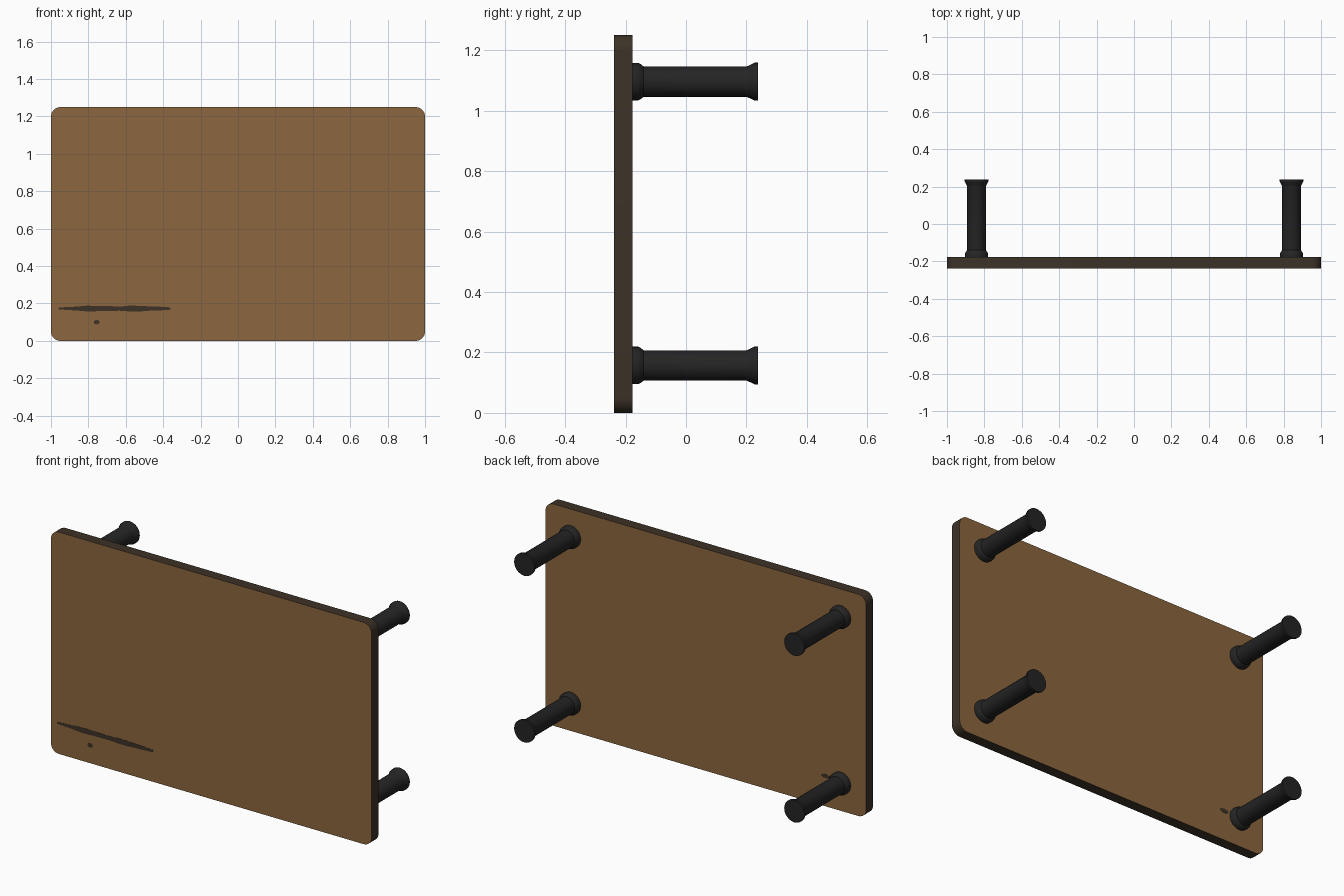
import bpy, bmesh, math, random
from mathutils import Vector

if "Cube" in bpy.data.objects:
    bpy.data.objects.remove(bpy.data.objects["Cube"])

random.seed(4)

def material(name, rgb):
    m = bpy.data.materials.new(name)
    m.diffuse_color = (*rgb, 1)
    m.use_nodes = True
    m.node_tree.nodes["Principled BSDF"].inputs["Base Color"].default_value = m.diffuse_color
    return m

WOOD = material("brown wood", (0.262, 0.135, 0.050))
EDGE = material("dark wood edge", (0.046, 0.032, 0.020))
BLACK = material("black leg", (0.0175, 0.0175, 0.018))

def make_object(name, bm, mats, smooth=True):
    bmesh.ops.recalc_face_normals(bm, faces=bm.faces[:])
    me = bpy.data.meshes.new(name)
    bm.to_mesh(me)
    bm.free()
    ob = bpy.data.objects.new(name, me)
    bpy.context.collection.objects.link(ob)
    for m in mats:
        me.materials.append(m)
    if smooth:
        bpy.ops.object.select_all(action='DESELECT')
        ob.select_set(True)
        bpy.context.view_layer.objects.active = ob
        bpy.ops.object.shade_smooth_by_angle(angle=math.radians(35))
    return ob

def slab(name, outline, y0, y1, mats, smooth=True):
    """Extrude an x-z outline from y0 to y1."""
    bm = bmesh.new()
    f = bm.faces.new([bm.verts.new((x, y0, z)) for x, z in outline])
    ext = bmesh.ops.extrude_face_region(bm, geom=[f])
    verts = [g for g in ext["geom"] if isinstance(g, bmesh.types.BMVert)]
    bmesh.ops.translate(bm, verts=verts, vec=(0, y1 - y0, 0))
    bm.normal_update()
    if len(mats) > 1:  # side walls get the second colour
        for face in bm.faces:
            face.material_index = 0 if abs(face.normal.y) > 0.5 else 1
    return make_object(name, bm, mats, smooth)

# Table top standing on its long edge, with rounded corners
W, H, R, Y0, Y1 = 1.0, 1.25, 0.05, -0.238, -0.177
outline = []
for k, (cx, cz) in enumerate([(W - R, H - R), (-W + R, H - R), (-W + R, R), (W - R, R)]):
    for i in range(9):
        a = math.pi / 2 * (k + i / 8)
        outline.append((cx + R * math.cos(a), cz + R * math.sin(a)))
slab("table_top", outline, Y0, Y1, [WOOD, EDGE])

# Dark grain marks near one lower corner
def grain(name, x0, x1, z, half, ya, yb):
    n = 24
    xs = [x0 + (x1 - x0) * i / n for i in range(n + 1)]
    hs = [half * random.uniform(0.75, 1.05) * min(1, 0.4 + 3 * min(i, n - i) / n) for i in range(n + 1)]
    top = [(x, z + h) for x, h in zip(xs, hs)]
    low = [(x, z - h) for x, h in zip(xs, hs)]
    slab(name, top + low[::-1], ya, yb, [EDGE], False)

grain("grain_streak_front", -0.96, -0.36, 0.173, 0.015, Y0 - 0.001, Y0 + 0.002)
grain("grain_spot_front", -0.77, -0.74, 0.10, 0.012, Y0 - 0.001, Y0 + 0.002)
grain("grain_streak_back", -0.77, -0.72, 0.17, 0.012, Y1 - 0.002, Y1 + 0.001)

# Four turned legs: mounting flange, shaft and flared foot
PROFILE = [(0, -0.18), (0.062, -0.18), (0.062, -0.158), (0.058, -0.150), (0.050, -0.140),
           (0.050, 0.200), (0.053, 0.207), (0.060, 0.222), (0.063, 0.228), (0.063, 0.238), (0, 0.238)]

def leg(name, x, z):
    bm = bmesh.new()
    vs = [bm.verts.new((r, y, 0)) for r, y in PROFILE]
    es = [bm.edges.new(p) for p in zip(vs, vs[1:])]
    bmesh.ops.spin(bm, geom=vs + es, cent=(0, 0, 0), axis=(0, 1, 0), angle=2 * math.pi, steps=32)
    bmesh.ops.remove_doubles(bm, verts=bm.verts[:], dist=1e-5)
    bmesh.ops.translate(bm, verts=bm.verts[:], vec=Vector((x, 0, z)))
    make_object(name, bm, [BLACK])

for side, x in (("left", -0.842), ("right", 0.842)):
    for level, z in (("lower", 0.157), ("upper", 1.096)):
        leg(f"{side}_{level}_leg", x, z)
